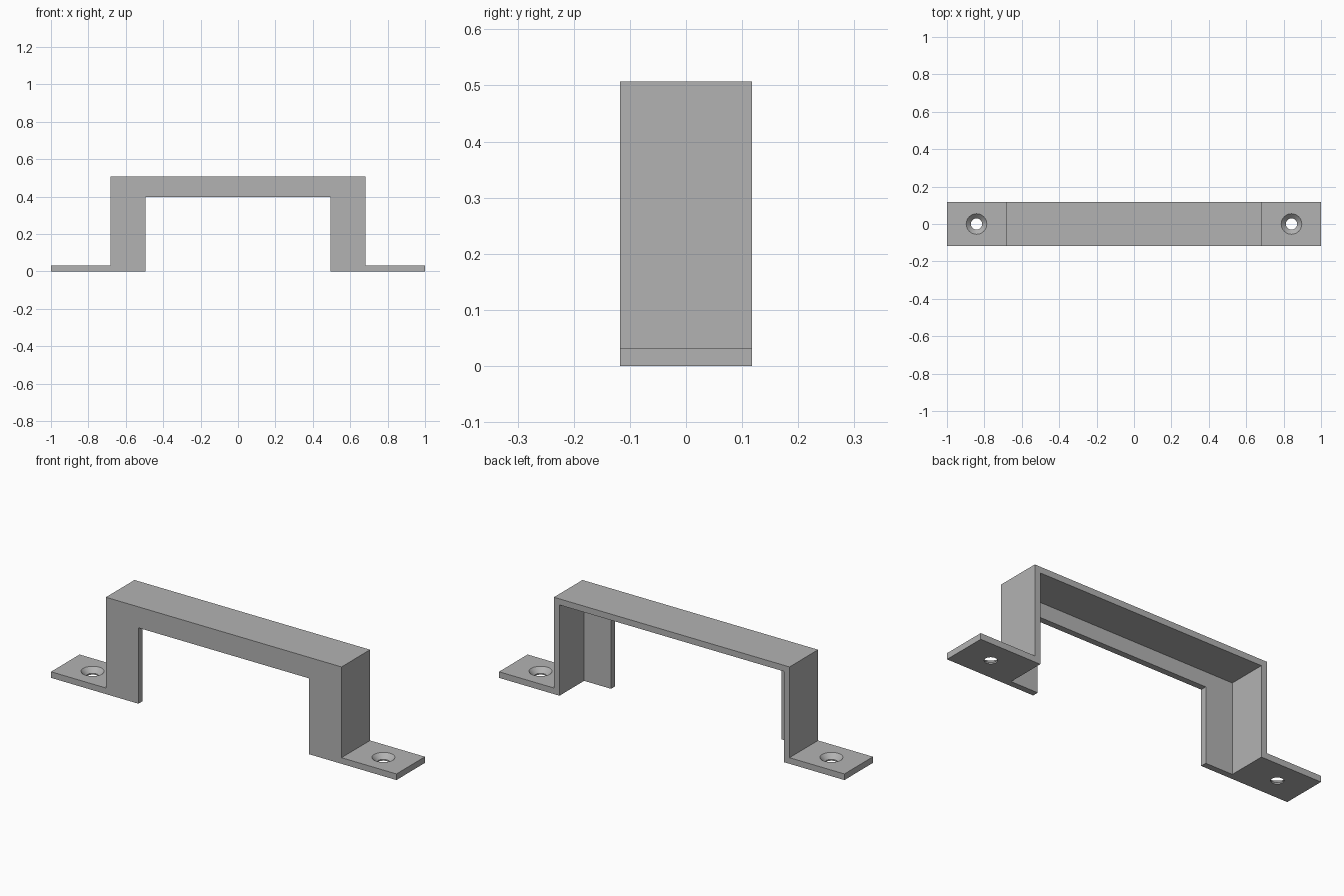
import bpy, bmesh

cube = bpy.data.objects.get("Cube")
if cube:
    bpy.data.objects.remove(cube, do_unlink=True)

HALF_DEPTH = 0.118
WALL = 0.032
OUTER, INNER = 0.682, 0.494
TOP, ARCH = 0.507, 0.397
HOLE_X = 0.842

grey = bpy.data.materials.new("plain_grey")
grey.use_nodes = True
grey.diffuse_color = (0.45, 0.45, 0.45, 1)
grey.node_tree.nodes["Principled BSDF"].inputs["Base Color"].default_value = (0.45, 0.45, 0.45, 1)


def extrude_xz(name, outline, y0, y1):
    """Solid made by extruding an x-z outline from y0 to y1."""
    bm = bmesh.new()
    face = bm.faces.new([bm.verts.new((x, y0, z)) for x, z in outline])
    ext = bmesh.ops.extrude_face_region(bm, geom=[face])
    verts = [g for g in ext["geom"] if isinstance(g, bmesh.types.BMVert)]
    bmesh.ops.translate(bm, vec=(0, y1 - y0, 0), verts=verts)
    bmesh.ops.recalc_face_normals(bm, faces=bm.faces)
    return add_object(name, bm)


def countersink(name, x):
    """Revolved cutter: straight shaft that flares into a screw-head cone."""
    bm = bmesh.new()
    profile = [(0, -0.05), (0.03, -0.05), (0.03, 0.007), (0.055, WALL), (0.055, 0.1), (0, 0.1)]
    verts = [bm.verts.new((r, 0, z)) for r, z in profile]
    edges = [bm.edges.new(pair) for pair in zip(verts, verts[1:])]
    bmesh.ops.spin(bm, geom=verts + edges, axis=(0, 0, 1), cent=(0, 0, 0),
                   angle=6.283185307, steps=40)
    bmesh.ops.remove_doubles(bm, verts=bm.verts, dist=0.0001)
    bmesh.ops.recalc_face_normals(bm, faces=bm.faces)
    bmesh.ops.translate(bm, vec=(x, 0, 0), verts=bm.verts)
    return add_object(name, bm)


def add_object(name, bm):
    mesh = bpy.data.meshes.new(name)
    bm.to_mesh(mesh)
    bm.free()
    mesh.materials.append(grey)
    obj = bpy.data.objects.new(name, mesh)
    bpy.context.collection.objects.link(obj)
    return obj


# Bracket silhouette: feet, legs and bridge
half = [(INNER, ARCH), (INNER, 0), (1, 0), (1, WALL), (OUTER, WALL), (OUTER, TOP)]
outline = half + [(-x, z) for x, z in reversed(half)]
bracket = extrude_xz("bracket", outline, -HALF_DEPTH, HALF_DEPTH)

# Rear pocket leaves a thin front plate and a thin outer band
px = OUTER - WALL
pocket = extrude_xz("pocket_cutter",
                    [(-px, -0.1), (px, -0.1), (px, TOP - WALL), (-px, TOP - WALL)],
                    WALL - HALF_DEPTH, 0.3)

# Countersunk screw holes in both feet
cutters = [pocket,
           countersink("left_hole_cutter", HOLE_X),
           countersink("right_hole_cutter", -HOLE_X)]

bpy.ops.object.select_all(action="DESELECT")
bpy.context.view_layer.objects.active = bracket
bracket.select_set(True)
for cutter in cutters:
    mod = bracket.modifiers.new(cutter.name, "BOOLEAN")
    mod.operation = "DIFFERENCE"
    mod.solver = "EXACT"
    mod.object = cutter
    bpy.ops.object.modifier_apply(modifier=mod.name)
    bpy.data.objects.remove(cutter, do_unlink=True)

bpy.ops.object.shade_smooth_by_angle(angle=0.5)
